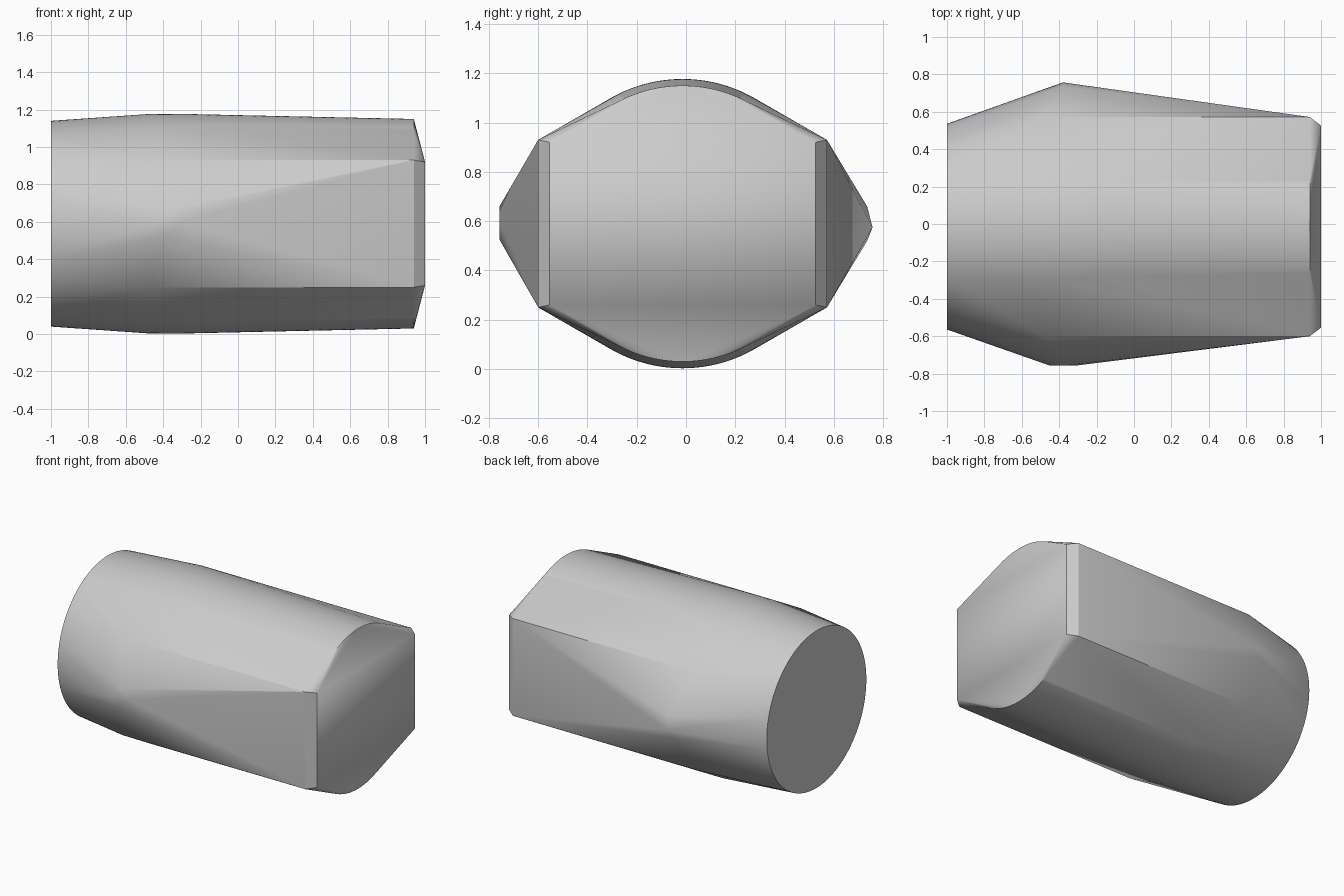
import bpy, bmesh, math

cube = bpy.data.objects.get("Cube")
if cube:
    bpy.data.objects.remove(cube)

MID_Y, MID_Z = -0.014, 0.59

grey = bpy.data.materials.new("light grey")
grey.use_nodes = True
colour = (0.6, 0.6, 0.6, 1)
grey.diffuse_color = colour
grey.node_tree.nodes["Principled BSDF"].inputs["Base Color"].default_value = colour


def arc(x, radius, start, end, steps):
    """Points of an arc around the body axis, angles in degrees."""
    angles = [math.radians(start + (end - start) * i / steps) for i in range(steps + 1)]
    return [(x, MID_Y + radius * math.cos(a), MID_Z + radius * math.sin(a)) for a in angles]


def rectangle(x, half_y, half_z):
    return [(x, MID_Y + sy * half_y, MID_Z + sz * half_z) for sy in (-1, 1) for sz in (-1, 1)]


# Round end
points = arc(-1, 0.55, 0, 360, 96)[:-1]

# Curved top and bottom: widest in the middle, narrower at the far end
for x, radius in ((-0.47, 0.587), (-0.25, 0.586), (0.94, 0.56)):
    for start in (55, 235):
        points += arc(x, radius, start, start + 70, 32)

# Shoulder corners and flat end
for x in (-0.47, 0.94):
    points += rectangle(x, 0.586, 0.34)
points += rectangle(1, 0.54, 0.33)

# Side peaks
points += [(-0.45, -0.757, 0.58), (-0.39, -0.757, 0.525), (-0.37, -0.757, 0.66), (-0.31, -0.757, 0.60)]
points += [(-0.38, 0.757, 0.575), (-0.38, 0.735, 0.66), (-0.42, 0.735, 0.52)]

# Wrap everything in one convex body
bm = bmesh.new()
for p in points:
    bm.verts.new(p)
bmesh.ops.convex_hull(bm, input=bm.verts)
bmesh.ops.delete(bm, geom=[v for v in bm.verts if not v.link_faces], context='VERTS')
bmesh.ops.dissolve_limit(bm, angle_limit=math.radians(0.3), verts=bm.verts, edges=bm.edges)
bmesh.ops.recalc_face_normals(bm, faces=bm.faces)

mesh = bpy.data.meshes.new("faceted_body")
bm.to_mesh(mesh)
bm.free()
mesh.materials.append(grey)
body = bpy.data.objects.new("faceted_body", mesh)
bpy.context.collection.objects.link(body)

bpy.context.view_layer.objects.active = body
body.select_set(True)
bpy.ops.object.shade_smooth_by_angle(angle=math.radians(25))
